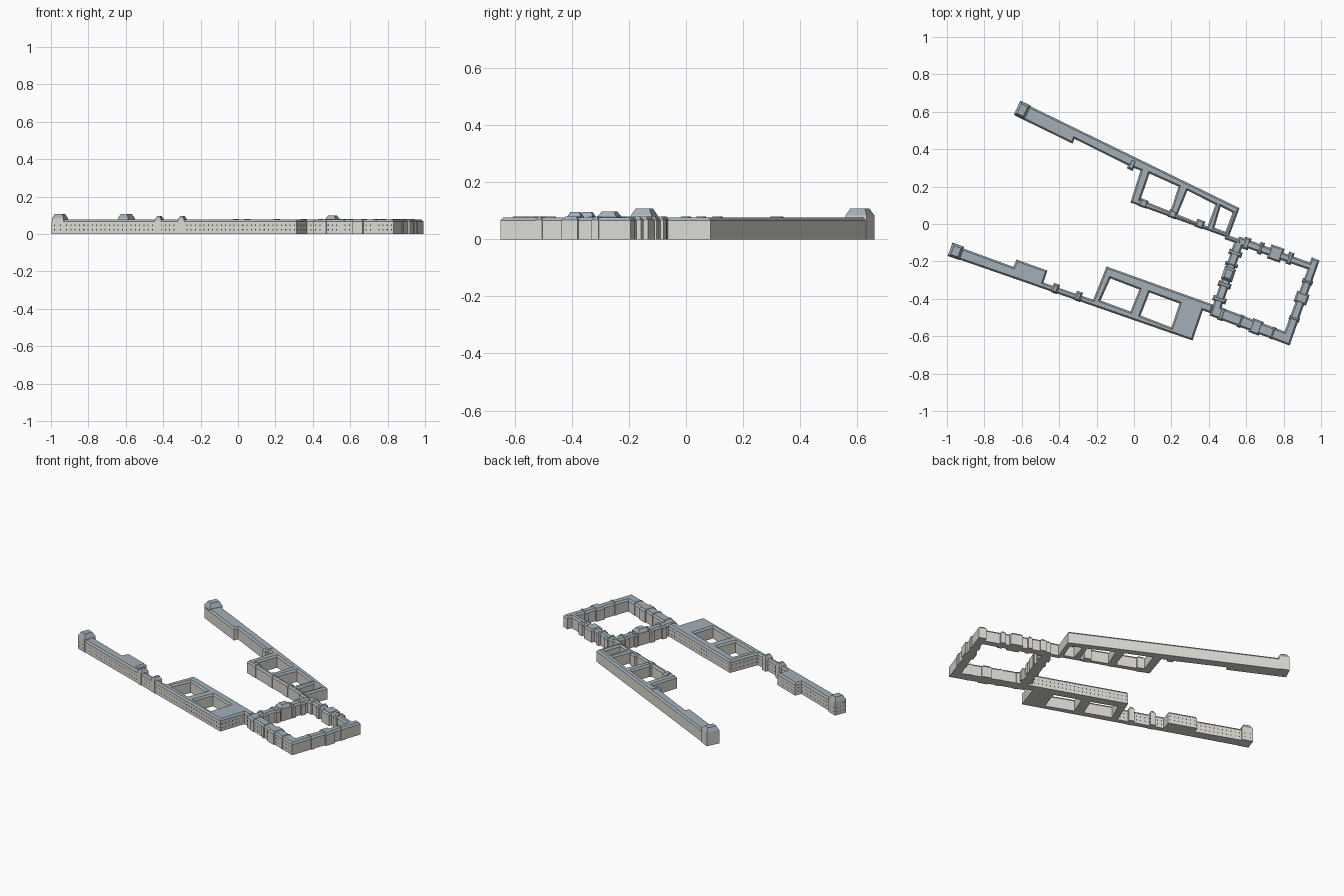
import bpy, bmesh, math
from mathutils import Vector

if "Cube" in bpy.data.objects:
    bpy.data.objects.remove(bpy.data.objects["Cube"])


def material(name, color):
    m = bpy.data.materials.new(name)
    m.diffuse_color = (*color, 1)
    m.use_nodes = True
    m.node_tree.nodes["Principled BSDF"].inputs["Base Color"].default_value = m.diffuse_color
    return m


WALL = material("pale_stone", (0.72, 0.70, 0.65))
ROOF = material("slate", (0.36, 0.43, 0.47))
DARK = material("window_dark", (0.06, 0.06, 0.06))


def finish(bm, name, mats):
    bmesh.ops.recalc_face_normals(bm, faces=bm.faces[:])
    me = bpy.data.meshes.new(name)
    bm.to_mesh(me)
    bm.free()
    for m in mats:
        me.materials.append(m)
    ob = bpy.data.objects.new(name, me)
    bpy.context.collection.objects.link(ob)
    return ob


def inset(loop, d):
    """Mitred offset of a 2D loop whose solid side lies on the left."""
    pts = [Vector(p) for p in loop]
    out = []
    for i, p in enumerate(pts):
        a = (p - pts[i - 1]).normalized()
        b = (pts[(i + 1) % len(pts)] - p).normalized()
        n0, n1 = Vector((-a.y, a.x)), Vector((-b.y, b.x))
        out.append(p + (n0 + n1) * d / (1 + n0.dot(n1)))
    return out


def building(name, loops, eave=0.066, top=0.077, slope=0.009):
    """Walls, sloped roof edge and flat roof over an outline (ccw) with courtyards (cw)."""
    bm = bmesh.new()
    base_edges, top_edges = [], []
    for loop in loops:
        rings = [[bm.verts.new((p[0], p[1], z)) for p in ring] for ring, z in
                 ((loop, 0), (loop, eave), (inset(loop, slope), top))]
        n = len(loop)
        for k in range(2):
            for i in range(n):
                j = (i + 1) % n
                f = bm.faces.new((rings[k][i], rings[k][j], rings[k + 1][j], rings[k + 1][i]))
                f.material_index = k
        for i in range(n):
            base_edges.append(bm.edges.get((rings[0][i], rings[0][(i + 1) % n])))
            top_edges.append(bm.edges.get((rings[2][i], rings[2][(i + 1) % n])))
    bmesh.ops.triangle_fill(bm, use_beauty=True, edges=base_edges, normal=(0, 0, 1))
    r = bmesh.ops.triangle_fill(bm, use_beauty=True, edges=top_edges, normal=(0, 0, 1))
    for g in r["geom"]:
        if isinstance(g, bmesh.types.BMFace):
            g.material_index = 1
    return finish(bm, name, (WALL, ROOF))


def block(name, x, y, length, depth, deg, eave=0.068, top=0.079, slope=0.009):
    """Rotated rectangular bay or pavilion."""
    u = Vector((math.cos(math.radians(deg)), math.sin(math.radians(deg))))
    v = Vector((-u.y, u.x))
    c = Vector((x, y))
    loop = [c + u * length / 2 * a + v * depth / 2 * b
            for a, b in ((-1, -1), (1, -1), (1, 1), (-1, 1))]
    building(name, [loop], eave, top, slope)
    return loop


# main footprints
north = [(-.637, .58), (-.329, .43), (-.318, .455), (-.024, .309), (.035, .286),
         (-.019, .115), (.505, -.075), (.564, .085), (-.607, .655)]
north_courts = [[(.083, .27), (.238, .20), (.195, .067), (.035, .131)],
                [(.286, .179), (.436, .103), (.393, -.013), (.233, .051)],
                [(.463, .094), (.527, .061), (.489, -.042), (.43, -.02)]]
south = [(-.997, -.168), (.313, -.623), (.368, -.462), (.412, -.478), (.425, -.432),
         (-.147, -.227), (-.218, -.405), (-.484, -.313), (-.463, -.249), (-.628, -.19),
         (-.645, -.229), (-.912, -.131), (-.965, -.10)]
south_courts = [[(-.126, -.291), (.029, -.35), (-.019, -.468), (-.179, -.409)],
                [(.083, -.366), (.243, -.425), (.2, -.553), (.035, -.489)]]
square = [(.404, -.489), (.832, -.65), (.992, -.195), (.95, -.178), (.94, -.206),
          (.564, -.067), (.533, -.105), (.425, -.425)]
square_court = [(.58, -.12), (.928, -.242), (.805, -.575), (.468, -.447)]

building("north_wing", [north] + north_courts)
building("south_wing", [south] + south_courts)
building("square_court_ranges", [square, square_court])

# tall end pavilions
block("north_end_pavilion", -.597, .609, .062, .082, -26, .084, .108, .013)
south_end = block("south_end_pavilion", -.952, -.146, .066, .076, -19.2, .084, .108, .013)

# small raised pavilions on the gallery and the square court
for i, (x, y) in enumerate(((-.42, -.345), (-.297, -.387))):
    block(f"gallery_pavilion_{i}", x, y, .034, .052, -19.2, .078, .096, .01)
block("clock_pavilion", .505, -.268, .062, .072, -19.2, .078, .098, .014)

# connecting links and a gallery step
block("north_link", .53, -.083, .09, .026, -19.2)
block("north_gallery_bay", -.01, .318, .034, .06, -26)

# projecting bays around the square court: centre line, (position, length, depth)
sides = {
    "south": ((.43, -.468), (.82, -.612), ((.1, .03, .068), (.36, .022, .07), (.57, .06, .078), (.8, .022, .066))),
    "east": ((.957, -.225), (.822, -.605), ((.22, .025, .058), (.45, .06, .07), (.74, .025, .058))),
    "north": ((.575, -.095), (.955, -.226), ((.07, .035, .065), (.27, .025, .066), (.48, .075, .078), (.68, .03, .066))),
    "west": ((.556, -.115), (.44, -.455), ((.12, .03, .072), (.3, .02, .07), (.62, .03, .072), (.85, .03, .075))),
}
for side, (p, q, bays) in sides.items():
    p, q = Vector(p), Vector(q)
    deg = math.degrees(math.atan2(q.y - p.y, q.x - p.x))
    for i, (t, length, depth) in enumerate(bays):
        c = p.lerp(q, t)
        block(f"{side}_bay_{i}", c.x, c.y, length, depth, deg, .067 + .001 * (i % 2))

# shallow bays on the south face of the north wing
for i, t in enumerate((.12, .42, .7)):
    c = Vector((-.012, .133)).lerp(Vector((.509, -.057)), t)
    block(f"north_wing_bay_{i}", c.x, c.y, .045, .044, -20)

# rows of small windows
bm = bmesh.new()


def windows(p, q):
    p, q = Vector(p), Vector(q)
    d = (q - p).normalized()
    out = Vector((d.y, -d.x)) * .0006
    n = int((q - p).length / .024)
    for i in range(n):
        c = p.lerp(q, (i + .5) / n) + out
        for z in (.022, .046):
            vs = [bm.verts.new((*(c + d * a * .003), z + b * .004))
                  for a, b in ((-1, -1), (1, -1), (1, 1), (-1, 1))]
            bm.faces.new(vs)


for i in range(len(south)):
    windows(south[i - 1], south[i])
for i in range(4):
    windows(south_end[i - 1], south_end[i])
windows(square[0], square[1])
finish(bm, "windows", (DARK,))
